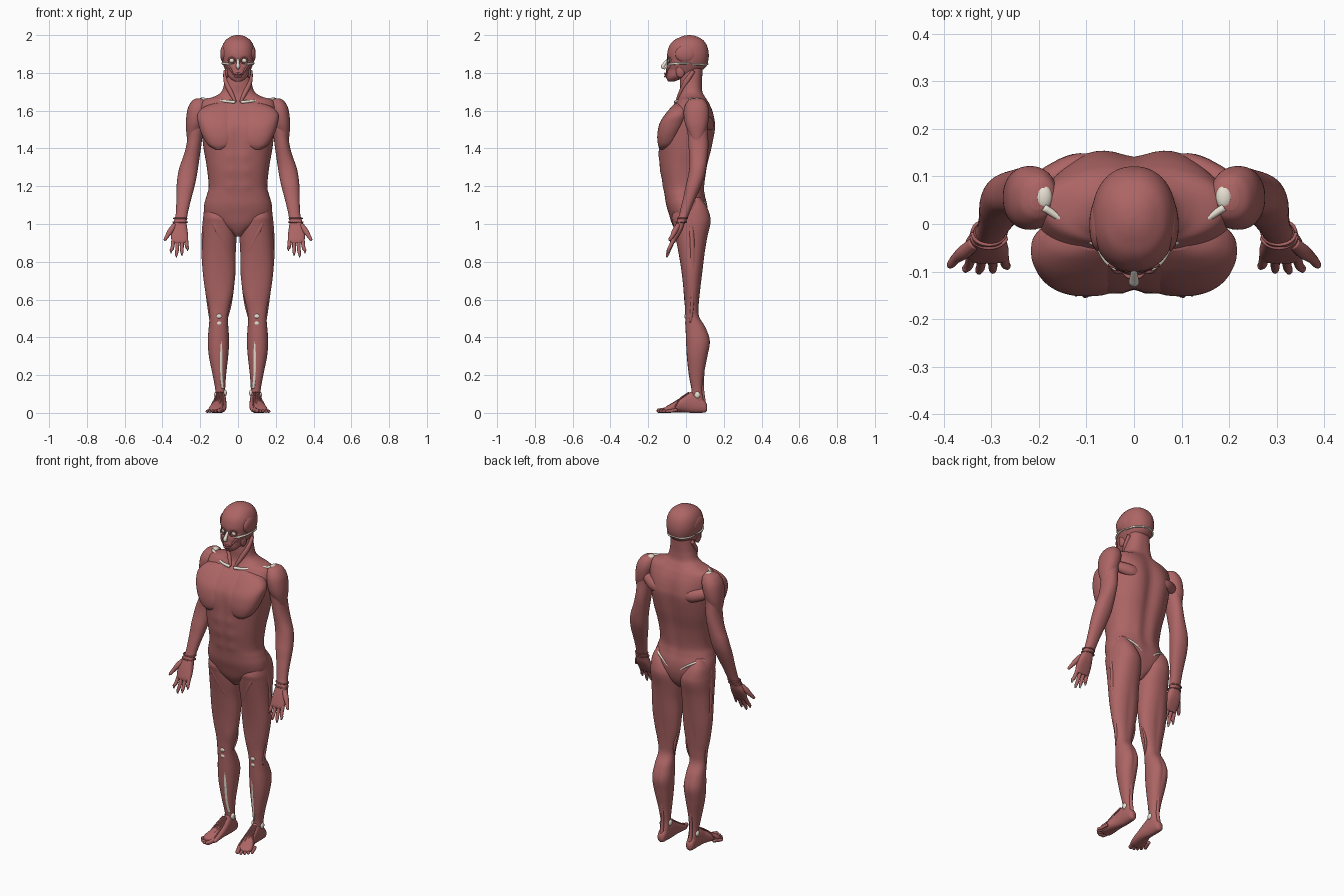
import bpy, math
from mathutils import Vector


def material(name, rgb):
    m = bpy.data.materials.new(name)
    m.diffuse_color = (*rgb, 1)
    return m


MUSCLE = material("muscle", (0.42, 0.13, 0.13))
BONE = material("bone", (0.80, 0.74, 0.64))


def smooth_rows(rows, sub):
    """Catmull-Rom resampling of a list of equal-length tuples."""
    out, n = [], len(rows)
    for i in range(n - 1):
        a, b, c, d = (rows[min(max(i + k, 0), n - 1)] for k in (-1, 0, 1, 2))
        for s in range(sub):
            t = s / sub
            out.append([0.5 * (2 * q + (r - p) * t + (2 * p - 5 * q + 4 * r - w) * t * t
                               + (3 * q - p - 3 * r + w) * t ** 3)
                        for p, q, r, w in zip(a, b, c, d)])
    return out + [list(rows[-1])]


def skin(name, rings, mat, mirror):
    """Join rings of points into a closed smooth mesh."""
    k = len(rings[0])
    verts = [p for ring in rings for p in ring]
    faces = [(i * k + j, i * k + (j + 1) % k, (i + 1) * k + (j + 1) % k, (i + 1) * k + j)
             for i in range(len(rings) - 1) for j in range(k)]
    faces += [tuple(reversed(range(k))), tuple(range(len(verts) - k, len(verts)))]
    me = bpy.data.meshes.new(name)
    me.from_pydata(verts, [], faces)
    me.materials.append(mat)
    me.polygons.foreach_set("use_smooth", [True] * len(me.polygons))
    ob = bpy.data.objects.new(name, me)
    bpy.context.collection.objects.link(ob)
    if mirror:
        ob.modifiers.new("mirror", "MIRROR").use_mirror_merge = False
    return ob


def loft(name, rows, power=2.2, axis="z", bumps=(), mat=MUSCLE, mirror=True, seg=40, sub=6):
    """Rows are (position, x0, x1, lo, hi); bumps are (centre, radii, height)."""
    rings = []
    for t, x0, x1, lo, hi in smooth_rows(rows, sub):
        ring, mid = [], Vector(((x0 + x1) / 2, (lo + hi) / 2))
        for j in range(seg):
            a = math.tau * j / seg
            c, s = math.cos(a), math.sin(a)
            dx = math.copysign(abs(c) ** (2 / power), c) * (x1 - x0) / 2
            dy = math.copysign(abs(s) ** (2 / power), s) * (hi - lo) / 2
            x, y = mid.x + dx, mid.y + dy
            n = Vector((dx, dy)).normalized()
            push = sum(h * math.exp(-((abs(x) - ce[0]) / r[0]) ** 2 - ((y - ce[1]) / r[1]) ** 2
                                    - ((t - ce[2]) / r[2]) ** 2) for ce, r, h in bumps)
            x, y = x + n.x * push, y + n.y * push
            ring.append((x, y, t) if axis == "z" else (x, t, y))
        rings.append(ring)
    return skin(name, rings, mat, mirror)


def tube(name, pts, flat=1.0, mat=MUSCLE, mirror=True, seg=14, sub=6):
    """Tapered strand through (x, y, z, radius) points."""
    rows = smooth_rows(pts, sub)
    P = [Vector(r[:3]) for r in rows]
    span = P[-1] - P[0]
    ref = Vector((1, 0, 0)) if abs(span.y) > max(abs(span.x), abs(span.z)) else Vector((0, 1, 0))
    rings = []
    for i, r in enumerate(rows):
        t = (P[min(i + 1, len(P) - 1)] - P[max(i - 1, 0)]).normalized()
        u = t.cross(ref).normalized()
        v = t.cross(u)
        rad = max(r[3], 0.0008)
        rings.append([tuple(P[i] + u * rad * math.cos(math.tau * j / seg)
                            + v * rad * flat * math.sin(math.tau * j / seg)) for j in range(seg)])
    return skin(name, rings, mat, mirror)


def blob(name, loc, size, mat=MUSCLE, mirror=True):
    """Ellipsoid."""
    rings = [[(loc[0] + size[0] * math.sin(b) * math.cos(math.tau * j / 20),
               loc[1] + size[1] * math.sin(b) * math.sin(math.tau * j / 20),
               loc[2] - size[2] * math.cos(b)) for j in range(20)]
             for b in (0.03 + (math.pi - 0.06) * i / 12 for i in range(13))]
    return skin(name, rings, mat, mirror)


def central(rows):
    return [(z, -w, w, f, b) for z, w, f, b in rows]


# torso and neck
loft("torso", central([
    (.935, .02, -.03, .06), (.96, .05, -.052, .085), (1.0, .12, -.074, .105), (1.05, .174, -.09, .115),
    (1.1, .179, -.105, .113), (1.15, .166, -.113, .1), (1.2, .155, -.121, .096), (1.3, .165, -.138, .114),
    (1.4, .182, -.144, .14), (1.5, .194, -.142, .155), (1.55, .198, -.126, .152), (1.6, .2, -.092, .141),
    (1.64, .195, -.058, .124), (1.66, .175, -.045, .112), (1.675, .125, -.038, .103), (1.7, .088, -.032, .09),
    (1.74, .074, -.032, .086), (1.78, .068, -.03, .087), (1.83, .062, -.02, .09)]),
    power=2.3, mirror=False, seg=72, bumps=[
        ((.09, -.12, 1.47), (.07, .08, .065), .008), ((0, -.14, 1.46), (.014, .08, .1), -.008),
        ((0, -.13, 1.25), (.01, .08, .15), -.004), ((.04, -.13, 1.2), (.03, .06, .025), .004),
        ((.04, -.13, 1.28), (.03, .06, .025), .004), ((.04, -.14, 1.36), (.03, .06, .025), .004),
        ((0, .14, 1.42), (.04, .08, .24), -.018), ((.09, .14, 1.53), (.05, .06, .09), .007),
        ((.045, .1, 1.2), (.025, .05, .1), .005), ((0, -.03, 1.66), (.02, .04, .03), -.006)])

# head
loft("head", central([
    (1.755, .018, -.095, -.06), (1.765, .036, -.1, -.035), (1.78, .05, -.104, .0), (1.8, .062, -.106, .06),
    (1.83, .074, -.104, .104), (1.86, .084, -.1, .117), (1.9, .089, -.1, .121), (1.94, .084, -.09, .113),
    (1.97, .068, -.067, .095), (1.988, .045, -.035, .068), (1.997, .025, -.01, .045), (2.0, .006, .01, .025)]),
    mirror=False, seg=64, bumps=[
        ((.033, -.095, 1.865), (.018, .05, .014), -.014), ((.045, -.09, 1.835), (.016, .04, .012), .006),
        ((0, -.1, 1.787), (.022, .04, .012), .006), ((.06, -.05, 1.815), (.02, .04, .02), -.005),
        ((0, 0, 1.98), (.006, .2, .08), -.002)])
blob("eyeball", (.033, -.082, 1.865), (.014, .014, .013), BONE)
blob("temple_muscle", (.076, -.002, 1.9), (.018, .055, .045))
blob("jaw_muscle", (.058, -.03, 1.81), (.012, .024, .036))
tube("eye_ring_muscle", [(.033 + .018 * math.cos(a), -.092 + .006 * math.cos(a), 1.865 + .015 * math.sin(a), .004)
                         for a in (math.tau * i / 10 for i in range(11))], sub=3, seg=8)
tube("lip_muscle", [(.024, -.1, 1.79, .003), (.012, -.11, 1.795, .005), (0, -.113, 1.796, .005)])
tube("lower_lip_muscle", [(.024, -.1, 1.788, .003), (.012, -.109, 1.782, .005), (0, -.111, 1.781, .005)])
tube("cheek_strap", [(.058, -.072, 1.85, .004), (.04, -.098, 1.82, .005), (.024, -.102, 1.792, .003)])
tube("nose", [(0, -.096, 1.872, .006), (0, -.112, 1.85, .009), (0, -.122, 1.833, .011), (0, -.108, 1.824, .006)],
     mat=BONE, mirror=False)
tube("cheekbone", [(.038, -.096, 1.845, .004), (.062, -.072, 1.848, .006), (.082, -.025, 1.85, .005),
                   (.082, .02, 1.85, .004)], mat=BONE)
tube("skull_base_ridge", [(.08, .03, 1.845, .004), (.068, .075, 1.845, .005), (.035, .106, 1.845, .005),
                          (0, .115, 1.848, .004)], mat=BONE)
tube("neck_strap_muscle", [(.068, .04, 1.81, .01), (.06, .0, 1.75, .015), (.035, -.03, 1.69, .012),
                           (.012, -.052, 1.645, .006)])

# shoulder girdle
tube("collarbone", [(.015, -.056, 1.645, .009), (.07, -.048, 1.65, .007), (.13, -.005, 1.655, .007),
                    (.19, .035, 1.662, .008)], mat=BONE)
blob("shoulder_point", (.19, .057, 1.657), (.018, .026, .012), BONE)
loft("chest_muscle", [(1.395, .08, .12, -.135, -.1), (1.42, .03, .16, -.148, -.06), (1.47, .01, .19, -.152, -.03),
                      (1.53, .008, .21, -.141, .0), (1.58, .01, .215, -.111, .01),
                      (1.62, .02, .18, -.077, .01), (1.64, .04, .12, -.055, .0)], power=2.4)
tube("shoulder_blade_muscle", [(.06, .125, 1.52, .02), (.12, .12, 1.53, .036), (.19, .09, 1.55, .03),
                               (.23, .07, 1.57, .015)], flat=.8)

# arms
loft("arm", [(1.645, .17, .225, .025, .09), (1.6, .165, .25, .005, .11), (1.55, .175, .262, .005, .112),
             (1.5, .183, .266, .008, .112), (1.45, .19, .268, .014, .114), (1.4, .197, .277, .018, .115),
             (1.35, .204, .292, .02, .113), (1.3, .211, .31, .018, .108), (1.25, .219, .32, .01, .098),
             (1.2, .23, .325, -.002, .08), (1.15, .243, .326, -.012, .058), (1.1, .256, .327, -.024, .036),
             (1.05, .267, .33, -.036, .016), (1.01, .273, .338, -.048, .0)],
     bumps=[((.24, .02, 1.42), (.03, .04, .07), .004), ((.225, .11, 1.43), (.03, .04, .07), .004)])
loft("deltoid", [(1.665, .185, .22, .03, .085), (1.652, .165, .243, .01, .103), (1.62, .16, .263, -.008, .118),
                 (1.58, .168, .272, -.012, .122), (1.53, .182, .276, -.005, .116),
                 (1.48, .205, .273, .015, .1), (1.43, .235, .267, .04, .08)])
for z, s in ((1.03, .0), (1.01, .002)):
    tube("wrist_band", [(.305 + (.036 + s) * math.cos(a), -.018 - (1.03 - z) * .35 + .026 * math.sin(a), z, .004)
                        for a in (math.tau * i / 12 for i in range(13))], sub=2, seg=6)

# hands, palms facing forward
loft("palm", [(1.03, .276, .336, -.042, .004), (1.0, .272, .344, -.054, -.008), (.97, .268, .354, -.066, -.018),
              (.94, .264, .356, -.076, -.034), (.915, .264, .352, -.083, -.049), (.9, .268, .348, -.083, -.058)],
     power=2.6)
for name, x0, x1, z1, y1 in (("index_finger", .341, .354, .848, -.1), ("middle_finger", .319, .326, .826, -.104),
                             ("ring_finger", .297, .297, .835, -.102), ("little_finger", .275, .267, .86, -.094)):
    tube(name, [(x0, -.062, .925, .011), ((x0 + x1) / 2, (y1 - .074) / 2, (z1 + .9) / 2, .0095),
                (x1, y1 + .006, z1 + .015, .008), (x1, y1, z1, .003)])
    tube(name + "_nail", [(x1, y1 + .012, z1 + .014, .005), (x1, y1 + .002, z1 - .002, .003)], mat=BONE)
tube("thumb", [(.335, -.04, .995, .013), (.356, -.058, .965, .015), (.374, -.072, .938, .011),
               (.386, -.086, .918, .008), (.388, -.089, .912, .003)])

# legs
loft("leg", [(1.14, .1, .15, .01, .075), (1.09, .06, .174, -.05, .11), (1.04, .025, .183, -.075, .128),
             (1.0, .012, .186, -.07, .129), (.93, .008, .187, -.056, .113), (.85, .012, .188, -.04, .1),
             (.75, .013, .187, -.024, .088), (.65, .024, .174, -.013, .076), (.57, .043, .157, -.006, .068),
             (.51, .054, .151, -.004, .07), (.45, .051, .155, -.002, .105), (.38, .047, .16, .0, .127),
             (.3, .052, .154, .005, .114), (.2, .063, .134, .016, .094), (.12, .068, .12, .03, .086),
             (.07, .066, .119, .028, .095), (.04, .07, .115, .03, .1)],
     bumps=[((.1, .12, .38), (.008, .05, .08), -.006), ((.1, .08, .7), (.012, .05, .14), -.004),
            ((.065, -.0, .6), (.025, .04, .05), .004)])
tube("thigh_strap_muscle", [(.158, -.035, 1.09, .008), (.125, -.06, 1.0, .012), (.07, -.036, .88, .012),
                            (.03, .015, .74, .011), (.043, .045, .58, .01), (.07, .015, .47, .005)], flat=.6)
tube("outer_thigh_band", [(.165, .01, 1.1, .012), (.178, .03, .95, .014), (.178, .035, .8, .013),
                          (.16, .035, .62, .01), (.143, .025, .48, .007)])
tube("hip_crest", [(.012, .1, 1.03, .004), (.05, .11, 1.075, .005), (.11, .095, 1.115, .006),
                   (.155, .045, 1.13, .005)], mat=BONE)
blob("kneecap", (.1, .004, .512), (.017, .013, .015), BONE)
blob("shin_top", (.1, .004, .475), (.015, .01, .014), BONE)
tube("shinbone", [(.1, .005, .45, .005), (.092, .01, .4, .009), (.09, .014, .3, .01), (.089, .024, .2, .009),
                  (.082, .036, .13, .008)], mat=BONE)
blob("inner_ankle", (.069, .05, .105), (.01, .016, .018), BONE)
blob("outer_ankle", (.117, .06, .095), (.01, .015, .018), BONE)
tube("heel_tendon", [(.098, .088, .24, .012), (.094, .086, .14, .009), (.094, .094, .05, .012)])

# feet
loft("foot", [(.112, .084, .104, .015, .042), (.102, .072, .115, .003, .06), (.07, .066, .119, 0, .095),
              (.03, .063, .121, 0, .112), (-.01, .061, .127, .003, .088), (-.05, .061, .141, .003, .064),
              (-.09, .064, .155, 0, .042), (-.112, .07, .148, 0, .028), (-.122, .08, .13, .004, .02)],
     axis="y", power=2.3)
for i, (x0, x1, y1) in enumerate(((.082, .1, -.155), (.103, .12, -.152), (.119, .137, -.141),
                                  (.134, .151, -.127), (.147, .164, -.108))):
    r = .012 if i == 0 else .0085
    tube("toe_%d" % (i + 1), [(x0, y1 + .06, r + .008, r), (x1 * .6 + x0 * .4, y1 + .025, r + .001, r),
                              (x1, y1 + .006, r, r * .9), (x1, y1, r, .003)])
    tube("toe_tendon_%d" % (i + 1), [(.085 + i * .006, .015, .108, .004), (.08 + i * .011, -.035, .072, .004),
                                     (x0, y1 + .05, .031, .003)], seg=8)
